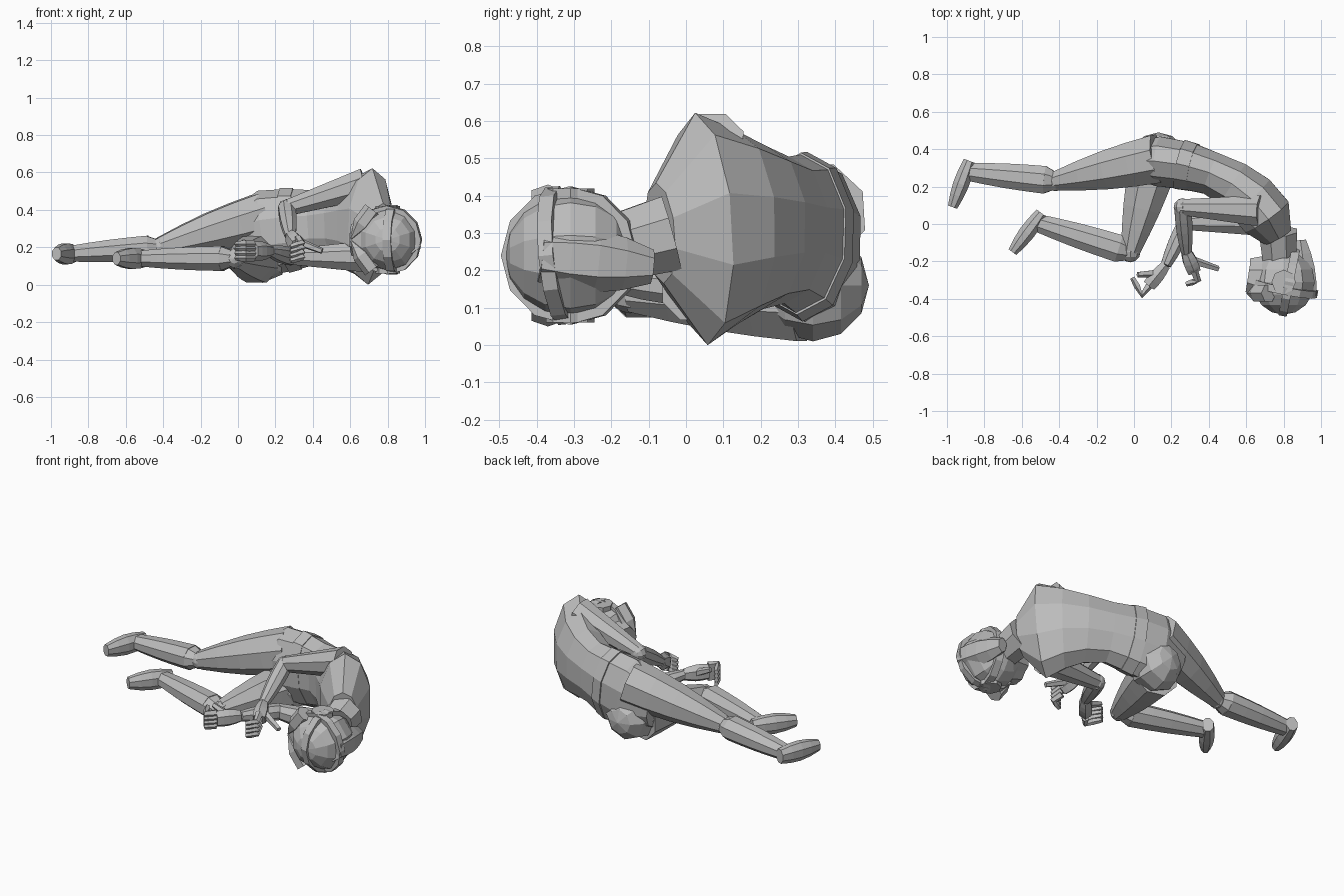
import bpy, bmesh, math
from mathutils import Vector, Matrix

cube = bpy.data.objects.get("Cube")
if cube:
    bpy.data.objects.remove(cube, do_unlink=True)

plain_grey = bpy.data.materials.new("plain grey")
plain_grey.use_nodes = True
plain_grey.diffuse_color = (0.5, 0.5, 0.5, 1)
shader = plain_grey.node_tree.nodes["Principled BSDF"]
shader.inputs["Base Color"].default_value = plain_grey.diffuse_color


def finish(name, bm):
    """Turn a bmesh into a flat-shaded grey object."""
    bmesh.ops.recalc_face_normals(bm, faces=bm.faces)
    mesh = bpy.data.meshes.new(name)
    bm.to_mesh(mesh)
    bm.free()
    mesh.materials.append(plain_grey)
    part = bpy.data.objects.new(name, mesh)
    bpy.context.collection.objects.link(part)


def loft(name, centers, heights, depths, sides):
    """Capped tube of elliptical rings standing across a path."""
    bm = bmesh.new()
    last = len(centers) - 1
    rings = []
    for i, center in enumerate(centers):
        along = (centers[min(i + 1, last)] - centers[max(i - 1, 0)]).normalized()
        side = along.cross(Vector((0, 0, 1))).normalized()
        up = side.cross(along)
        ring = []
        for k in range(sides):
            angle = math.tau * (k + 0.5) / sides
            offset = up * heights[i] * math.sin(angle) + side * depths[i] * math.cos(angle)
            ring.append(bm.verts.new(center + offset))
        rings.append(ring)
    for lower, upper in zip(rings, rings[1:]):
        for k in range(sides):
            bm.faces.new((lower[k - 1], lower[k], upper[k], upper[k - 1]))
    bm.faces.new(rings[0])
    bm.faces.new(rings[last])
    finish(name, bm)


def limb(name, start, end, start_radius, end_radius, bulge=0, flat=1, sides=8):
    """Straight tapering tube that swells in the middle by the bulge."""
    steps = [i / 4 for i in range(5)]
    radii = [start_radius + (end_radius - start_radius) * t + bulge * math.sin(math.pi * t)
             for t in steps]
    loft(name, [start.lerp(end, t) for t in steps], [r * flat for r in radii], radii, sides)


def disc(name, center, axis, radius, depth, sides=12):
    """Drum used for bands and ear cups."""
    bm = bmesh.new()
    turn = Vector(axis).to_track_quat('Z', 'Y').to_matrix().to_4x4()
    bmesh.ops.create_cone(bm, cap_ends=True, segments=sides, radius1=radius, radius2=radius,
                          depth=depth, matrix=Matrix.Translation(center) @ turn)
    finish(name, bm)


def ball(name, center, radius, segments=8):
    bm = bmesh.new()
    turn = Matrix.Rotation(math.pi / 2, 4, 'X')
    bmesh.ops.create_uvsphere(bm, u_segments=segments, v_segments=segments - 2, radius=radius,
                              matrix=Matrix.Translation(center) @ turn)
    finish(name, bm)


# Torso: the spine is one curved arc from the pelvis to the base of the neck
pelvis = Vector((-0.03, 0.34, 0.25))
back = Vector((0.58, 0.35, 0.35))
nape = Vector((0.77, -0.07, 0.3))


def torso_part(name, first, last, heights):
    centers = []
    for i in range(len(heights)):
        t = first + (last - first) * i / (len(heights) - 1)
        centers.append(pelvis.lerp(back, t).lerp(back.lerp(nape, t), t))
    depths = [min(0.14, h * 0.6) for h in heights]
    loft(name, centers, [h * 1.04 for h in heights], [d * 1.06 for d in depths], 10)


torso_part("torso", 0, 1, [0.13, 0.22, 0.21, 0.19, 0.21, 0.25, 0.3, 0.13])
torso_part("belt", 0.25, 0.32, [0.22, 0.21])


# Legs: thigh, knee, boot shaft and foot
def leg(prefix, hip, knee, ankle, toe, swell):
    cuff = knee.lerp(ankle, 0.12)
    heel = ankle + (ankle - toe) * 0.3
    limb(prefix + "_thigh", hip, knee, 0.14, 0.055, swell)
    ball(prefix + "_knee", knee, 0.055)
    limb(prefix + "_boot_top", knee, cuff, 0.05, 0.08, flat=0.85)
    limb(prefix + "_boot_shaft", cuff, ankle, 0.08, 0.05, 0.006, flat=0.9)
    limb(prefix + "_foot", heel, toe, 0.035, 0.028, 0.015, flat=1.3)


leg("outstretched", Vector((0.13, 0.35, 0.36)), Vector((-0.42, 0.23, 0.2)),
    Vector((-0.9, 0.28, 0.165)), Vector((-0.97, 0.09, 0.165)), 0.015)
leg("bent", Vector((0.1, 0.31, 0.14)), Vector((-0.02, -0.15, 0.14)),
    Vector((-0.53, 0.01, 0.14)), Vector((-0.65, -0.15, 0.14)), 0.01)
ball("buttock", Vector((0.13, 0.34, 0.16)), 0.15)


# Arms: shoulder to wrist, a palm, four curled fingers and a thumb
def arm(prefix, shoulder, elbow, wrist, knuckles, curl, thumb_tip):
    limb(prefix + "_upper_arm", shoulder, elbow, 0.09, 0.046)
    ball(prefix + "_elbow", elbow, 0.048)
    limb(prefix + "_forearm", elbow, wrist, 0.048, 0.03, 0.008)
    limb(prefix + "_palm", wrist, knuckles, 0.03, 0.04, 0.008, flat=1.2, sides=6)
    reach = (knuckles - wrist).normalized() * 0.06
    for i in range(4):
        root = knuckles + Vector((0, 0, 0.025 * (i - 1.5)))
        path = [root, root + reach, root + reach + curl * 0.5, root + reach + curl]
        size = [0.022, 0.02, 0.018, 0.014]
        loft(prefix + "_finger", path, size, size, 5)
    limb(prefix + "_thumb", wrist.lerp(knuckles, 0.4), thumb_tip, 0.025, 0.016, sides=5)


arm("top", Vector((0.68, 0.07, 0.54)), Vector((0.26, 0.09, 0.41)), Vector((0.28, -0.15, 0.26)),
    Vector((0.32, -0.25, 0.21)), Vector((-0.06, -0.02, -0.02)), Vector((0.45, -0.24, 0.18)))
arm("bottom", Vector((0.68, 0.02, 0.15)), Vector((0.28, 0.01, 0.15)), Vector((0.17, -0.22, 0.18)),
    Vector((0.08, -0.33, 0.18)), Vector((-0.05, 0.09, 0)), Vector((0.02, -0.27, 0.23)))

# Head: crown towards the front, face towards the feet
head = Vector((0.8, -0.31, 0.24))


def on_head(x, y, z=0):
    return head + Vector((x, y, z))


limb("neck", nape + Vector((0, 0.03, 0)), on_head(-0.02, 0.05), 0.11, 0.09)
ball("head", head, 0.175, segments=10)
limb("face", head, on_head(-0.19, 0.03), 0.16, 0.09)
limb("jaw", on_head(-0.03, 0.1), on_head(-0.18, 0.1), 0.06, 0.03, flat=1.6, sides=6)
visor_path = [on_head(-0.2 + 0.06 * abs(i), -0.06, 0.08 * i) for i in range(-2, 3)]
visor_size = [0.05] * len(visor_path)
loft("visor", visor_path, visor_size, visor_size, 6)

# Head bands, ear cups and gathered hair behind the head
disc("crown_band", on_head(0.03, 0), (1, -0.2, 0), 0.185, 0.045)
disc("brow_band", on_head(0, -0.03), (0.2, 1, 0.1), 0.185, 0.04)
for side in (-1, 1):
    disc("ear_cup", on_head(0, 0, 0.155 * side), (0, 0, 1), 0.065, 0.05, sides=8)
limb("gathered_hair", on_head(0.13, -0.08), on_head(0.09, 0.22, -0.03), 0.055, 0.035, 0.02,
     flat=1.3, sides=6)
